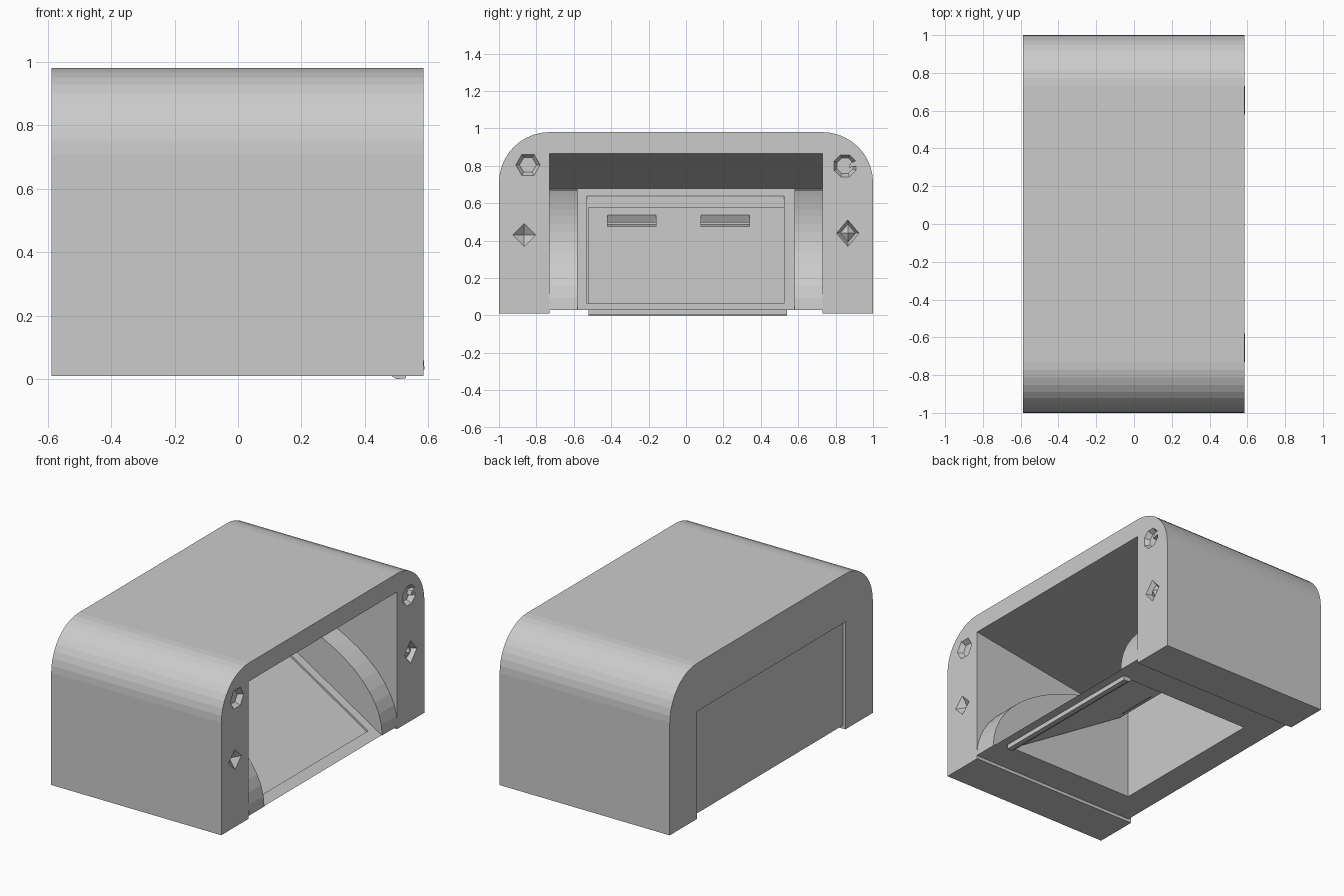
import bpy, bmesh, math
from mathutils import Vector

if "Cube" in bpy.data.objects:
    bpy.data.objects.remove(bpy.data.objects["Cube"])

X0, X1 = -0.588, 0.585      # back and front planes
SLOPE = 0.622


def ramp_z(x):
    return 0.03 + SLOPE * (0.58 - x)


def ramp_x(z):
    return 0.58 - (z - 0.03) / SLOPE


def obj_from(bm, name):
    bmesh.ops.recalc_face_normals(bm, faces=bm.faces)
    me = bpy.data.meshes.new(name)
    bm.to_mesh(me)
    bm.free()
    ob = bpy.data.objects.new(name, me)
    bpy.context.collection.objects.link(ob)
    return ob


def prism(name, pts, a, b, axis):
    """Extrude a 2D profile along x (pts are y,z) or along y (pts are x,z)."""
    bm = bmesh.new()
    co = (lambda p: (a, p[0], p[1])) if axis == 'x' else (lambda p: (p[0], a, p[1]))
    face = bm.faces.new([bm.verts.new(co(p)) for p in pts])
    ext = bmesh.ops.extrude_face_region(bm, geom=[face])
    move = Vector((b - a, 0, 0) if axis == 'x' else (0, b - a, 0))
    bmesh.ops.translate(bm, vec=move, verts=[v for v in ext['geom'] if isinstance(v, bmesh.types.BMVert)])
    return obj_from(bm, name)


def frustum(name, y, z, sides, r1, r2, xa, xb, sy=1.0, turn=0.0):
    """Tapered plug along x: radius r1 at xa, r2 at xb (a point when 0)."""
    bm = bmesh.new()
    angs = [turn + math.tau * i / sides for i in range(sides)]
    ring = lambda x, r: [bm.verts.new((x, y + sy * r * math.cos(t), z + r * math.sin(t))) for t in angs]
    a = ring(xa, r1)
    bm.faces.new(a)
    if r2 == 0:
        tip = bm.verts.new((xb, y, z))
        for i in range(sides):
            bm.faces.new((a[i], a[(i + 1) % sides], tip))
    else:
        b = ring(xb, r2)
        bm.faces.new(b)
        for i in range(sides):
            j = (i + 1) % sides
            bm.faces.new((a[i], a[j], b[j], b[i]))
    return obj_from(bm, name)


def cut(ob, cutter):
    cutter.hide_render = True
    m = ob.modifiers.new("cut", 'BOOLEAN')
    m.operation, m.solver, m.object = 'DIFFERENCE', 'EXACT', cutter
    bpy.context.view_layer.objects.active = ob
    bpy.ops.object.modifier_apply(modifier=m.name)
    bpy.data.objects.remove(cutter)


# outer shell with rounded top corners
R, N = 0.27, 10
profile = [(-1, 0.01), (1, 0.01)]
for cy, start in ((1 - R, 0), (R - 1, 90)):
    for i in range(N + 1):
        t = math.radians(start + 90 * i / N)
        profile.append((cy + R * math.cos(t), 0.98 - R + R * math.sin(t)))
shell = prism("housing_shell", profile, X0, X1, 'x')

# cavity with a ceiling that falls toward the back
fall = (0.865 - 0.68) / (X1 - X0)
cut(shell, prism("cavity", [(-0.8, -0.2), (0.8, -0.2), (0.8, 0.865 + fall * (0.8 - X1)),
                            (-0.8, 0.68 - fall * (0.8 + X0))], -0.73, 0.73, 'y'))

# connector sockets on the front face
F = X1 + 0.01
cut(shell, frustum("hex_socket", -0.845, 0.805, 6, 0.072, 0.045, F, X1 - 0.03))
cut(shell, frustum("oct_socket", 0.85, 0.80, 8, 0.070, 0.045, F, X1 - 0.03, turn=math.pi / 8))
cut(shell, frustum("pit", -0.865, 0.43, 4, 0.078, 0, F, X1 - 0.04))
cut(shell, frustum("diamond_socket", 0.865, 0.44, 4, 0.078, 0.05, F, X1 - 0.03, sy=0.85))
frustum("diamond_stud", 0.865, 0.44, 4, 0.05, 0, X1 - 0.032, X1 - 0.002, sy=0.85)
# clip tab that interrupts the octagonal ring
prism("socket_tab", [(0.87, 0.79), (0.915, 0.80), (0.915, 0.83), (0.88, 0.815)], X1 - 0.035, X1 - 0.001, 'x')

# sloped wedge with a rectangular shaft through it
wedge = prism("sloped_wedge", [(X1, 0.03), (ramp_x(0.68), 0.68), (-0.57, 0.68), (-0.57, 0.03)],
              -0.58, 0.58, 'y')
cut(wedge, prism("shaft", [(-0.40, -0.1), (0.53, -0.1), (0.53, 0.9), (-0.40, 0.9)], -0.53, 0.525, 'y'))

# curved side guides beside the wedge
guide = [(-0.57, 0.03)]
for i in range(17):
    t = math.pi / 2 * i / 16
    guide.append((-0.57 + 1.158 * math.cos(t), 0.03 + 0.65 * math.sin(t)))
for side, a, b in (("left", -0.73, -0.58), ("right", 0.58, 0.73)):
    prism(side + "_curved_guide", guide, a, b, 'y')

# recessed door lying in the slope, with a bottom lip
top = -0.325
door = prism("sloped_door", [(0.529, ramp_z(0.529) - 0.012), (0.529, 0.003), (0.50, 0.0), (0.48, 0.012),
                             (0.47, ramp_z(0.47) - 0.062), (top - 0.005, ramp_z(top) - 0.06),
                             (top, ramp_z(top) - 0.012)], -0.52, 0.54, 'y')

# two finger slots in the door
for a, b in ((-0.42, -0.16), (0.08, 0.34)):
    cut(door, prism("slot", [(ramp_x(0.545), 0.545), (-0.275, 0.492), (ramp_x(0.475) - 0.02, 0.475),
                             (ramp_x(0.475) + 0.05, 0.475), (ramp_x(0.545) + 0.08, 0.58)], a, b, 'y'))
